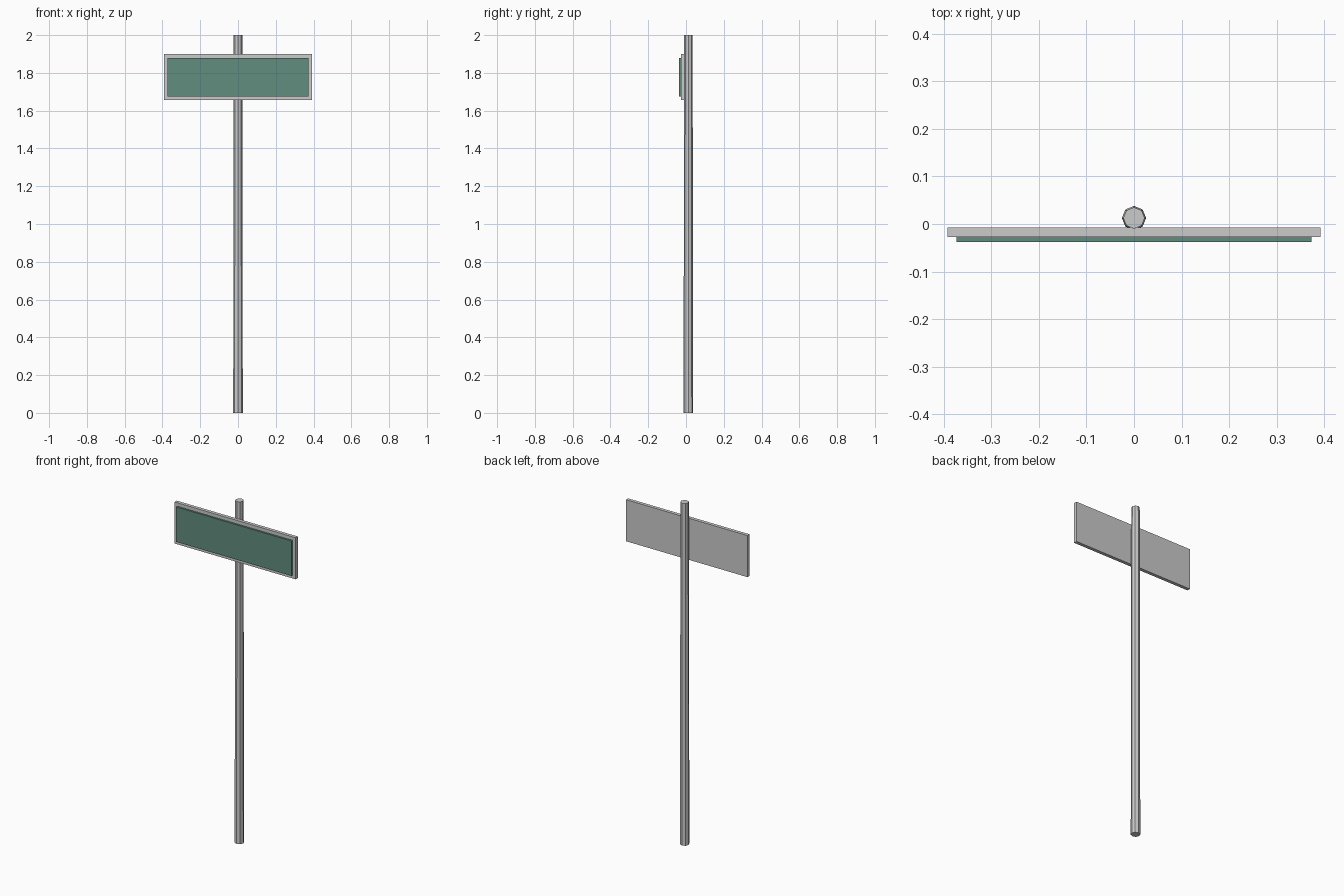
import bpy

if "Cube" in bpy.data.objects:
    bpy.data.objects.remove(bpy.data.objects["Cube"])


def box(name, x, y, z):
    """Box from (min, max) ranges."""
    lims = (x, y, z)
    bpy.ops.mesh.primitive_cube_add(size=1, location=[(a + b) / 2 for a, b in lims])
    ob = bpy.context.object
    ob.name = name
    ob.scale = [b - a for a, b in lims]
    bpy.ops.object.transform_apply(location=False, rotation=False, scale=True)
    return ob


# Tapered eight-sided post
bpy.ops.mesh.primitive_cone_add(vertices=8, radius1=0.0255, radius2=0.0225,
                                depth=2.0, location=(0, 0.0125, 1.0))
bpy.context.object.name = "post"

# Grey backing board fixed to the front of the post
box("sign_board", (-0.392, 0.392), (-0.027, -0.007), (1.657, 1.9))

# Raised green panel
panel = box("sign_panel", (-0.373, 0.373), (-0.038, -0.025), (1.676, 1.88))
green = bpy.data.materials.new("sign_green")
green.diffuse_color = (0.12, 0.27, 0.21, 1)
green.use_nodes = True
green.node_tree.nodes["Principled BSDF"].inputs["Base Color"].default_value = green.diffuse_color
panel.data.materials.append(green)
